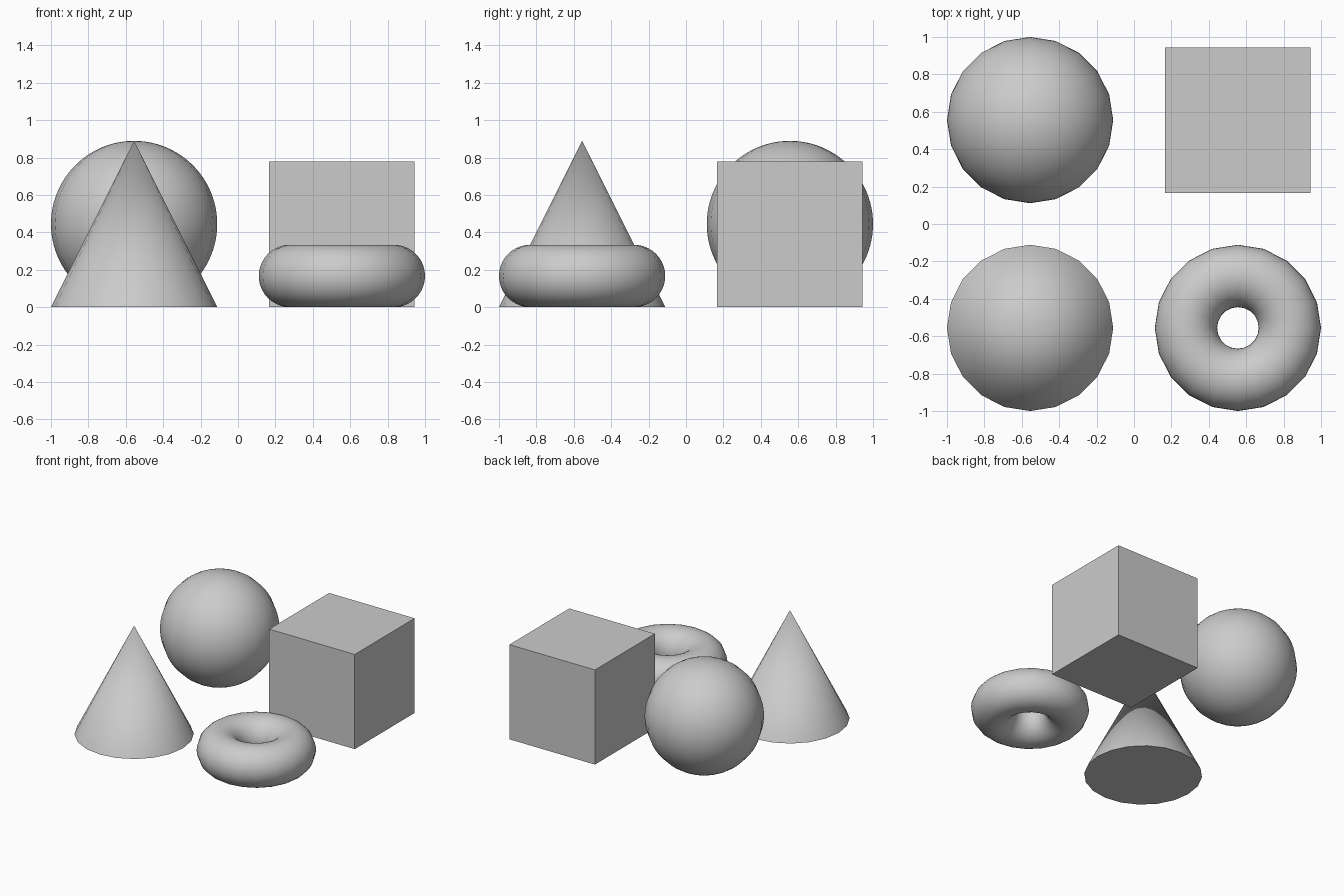
import bpy
import math

if "Cube" in bpy.data.objects:
    bpy.data.objects.remove(bpy.data.objects["Cube"])

R = 4 / 9        # shared outer radius
D = 5 / 9        # offset of each solid from the centre
SIDES = 20


def finish(name, smooth=True):
    ob = bpy.context.object
    ob.name = ob.data.name = name
    if smooth:
        bpy.ops.object.shade_smooth_by_angle(angle=math.radians(40))
    return ob


# Ball, back left
bpy.ops.mesh.primitive_uv_sphere_add(segments=SIDES, ring_count=48, radius=R,
                                     location=(-D, D, R))
finish("ball")

# Cube, back right
SIZE = 1.75 * R
bpy.ops.mesh.primitive_cube_add(size=SIZE, location=(D, D, SIZE / 2))
finish("cube", smooth=False)

# Cone, front left
bpy.ops.mesh.primitive_cone_add(vertices=SIDES, radius1=R, radius2=0, depth=2 * R,
                                location=(-D, -D, R))
finish("cone")

# Ring, front right
TUBE = 0.375 * R
bpy.ops.mesh.primitive_torus_add(major_segments=SIDES, minor_segments=40,
                                 major_radius=R - TUBE, minor_radius=TUBE,
                                 location=(D, -D, TUBE))
finish("ring")
